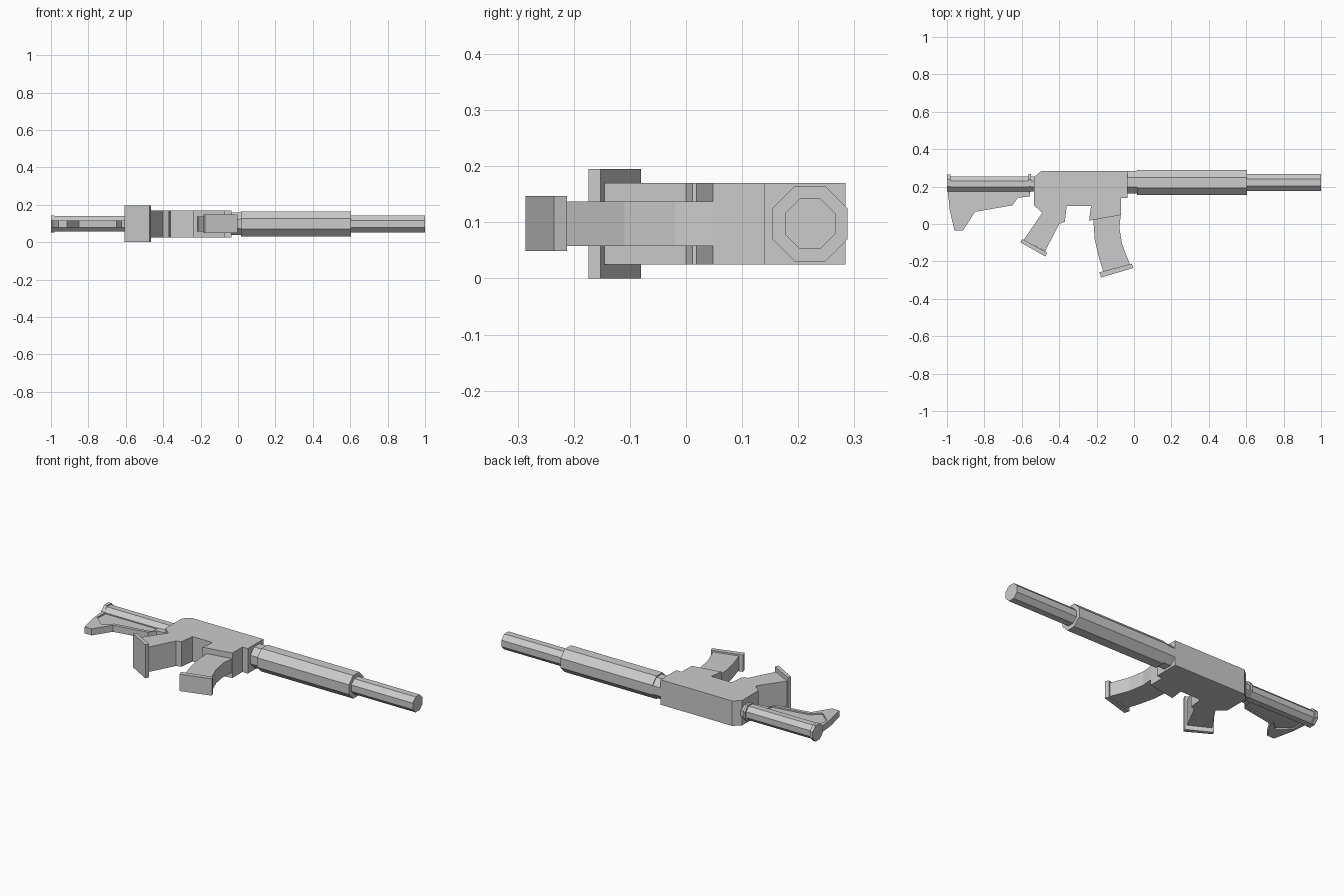
import bpy, bmesh, math
from mathutils import Matrix, Vector

if "Cube" in bpy.data.objects:
    bpy.data.objects.remove(bpy.data.objects["Cube"])

ZC = 0.0975  # mid-plane height of the model lying on its side


def finish(name, bm):
    bmesh.ops.recalc_face_normals(bm, faces=bm.faces)
    me = bpy.data.meshes.new(name)
    bm.to_mesh(me)
    bm.free()
    ob = bpy.data.objects.new(name, me)
    bpy.context.collection.objects.link(ob)
    return ob


def slab(name, outline, width):
    """Extrude an xy outline symmetrically about the mid-plane."""
    bm = bmesh.new()
    face = bm.faces.new([bm.verts.new((x, y, ZC - width / 2)) for x, y in outline])
    geo = bmesh.ops.extrude_face_region(bm, geom=[face])["geom"]
    bmesh.ops.translate(bm, vec=(0, 0, width),
                        verts=[v for v in geo if isinstance(v, bmesh.types.BMVert)])
    return finish(name, bm)


def octagon(name, x0, x1, yc, apothem):
    """Eight-sided bar along x with flats facing up and sideways."""
    bm = bmesh.new()
    r = apothem / math.cos(math.pi / 8)
    bmesh.ops.create_cone(bm, cap_ends=True, segments=8, radius1=r, radius2=r, depth=x1 - x0)
    bmesh.ops.rotate(bm, verts=bm.verts, matrix=Matrix.Rotation(math.pi / 8, 3, 'Z'))
    bmesh.ops.rotate(bm, verts=bm.verts, matrix=Matrix.Rotation(math.pi / 2, 3, 'Y'))
    # keep a flat on top whichever way the cone started
    if max(v.co.z for v in bm.verts) > apothem + 1e-4:
        bmesh.ops.rotate(bm, verts=bm.verts, matrix=Matrix.Rotation(math.pi / 8, 3, 'X'))
    bmesh.ops.translate(bm, verts=bm.verts, vec=Vector(((x0 + x1) / 2, yc, ZC)))
    return finish(name, bm)


# Receiver with magazine well and grip in one profile
slab("receiver", [
    (-0.495, 0.284), (-0.035, 0.284), (-0.035, 0.14), (-0.07, 0.14), (-0.07, 0.048),
    (-0.24, 0.018), (-0.23, 0.096), (-0.36, 0.096), (-0.37, 0.012), (-0.40, 0.0),
    (-0.475, -0.145), (-0.59, -0.085), (-0.49, 0.06), (-0.535, 0.1), (-0.535, 0.25)], 0.145)

# Wider foot of the grip
slab("grip_base", [(-0.598, -0.08), (-0.606, -0.098), (-0.474, -0.174), (-0.465, -0.152)], 0.195)

# Curved magazine and its base plate
slab("magazine", [
    (-0.22, 0.06), (-0.21, -0.083), (-0.19, -0.17), (-0.163, -0.258),
    (-0.022, -0.215), (-0.063, -0.11), (-0.078, -0.02), (-0.07, 0.06)], 0.08)
slab("magazine_base", [(-0.185, -0.258), (-0.176, -0.286), (-0.003, -0.235), (-0.012, -0.212)], 0.098)

# Octagonal bars: barrel, handguard and shoulder tube with rings
for name, x0, x1, yc, a in [
        ("barrel", 0.59, 1.0, 0.221, 0.045),
        ("handguard", 0.015, 0.605, 0.221, 0.067),
        ("handguard_collar", -0.045, 0.02, 0.224, 0.06),
        ("stock_tube", -0.99, -0.525, 0.214, 0.041),
        ("tube_end_cap", -1.0, -0.981, 0.219, 0.046),
        ("tube_ring", -0.565, -0.552, 0.219, 0.047)]:
    octagon(name, x0, x1, yc, a)

# Stock below the tube: rim frame around a recessed web
outer = [(-0.998, 0.2), (-0.985, 0.075), (-0.96, -0.036), (-0.915, -0.036), (-0.85, 0.065),
         (-0.65, 0.1), (-0.622, 0.14), (-0.555, 0.148), (-0.555, 0.2)]
inner = [(-0.63, 0.2), (-0.638, 0.12), (-0.855, 0.085), (-0.905, 0.04),
         (-0.975, 0.1), (-0.97, 0.2)]
slab("stock_frame", outer + inner, 0.038)
slab("stock_web", inner, 0.022)
